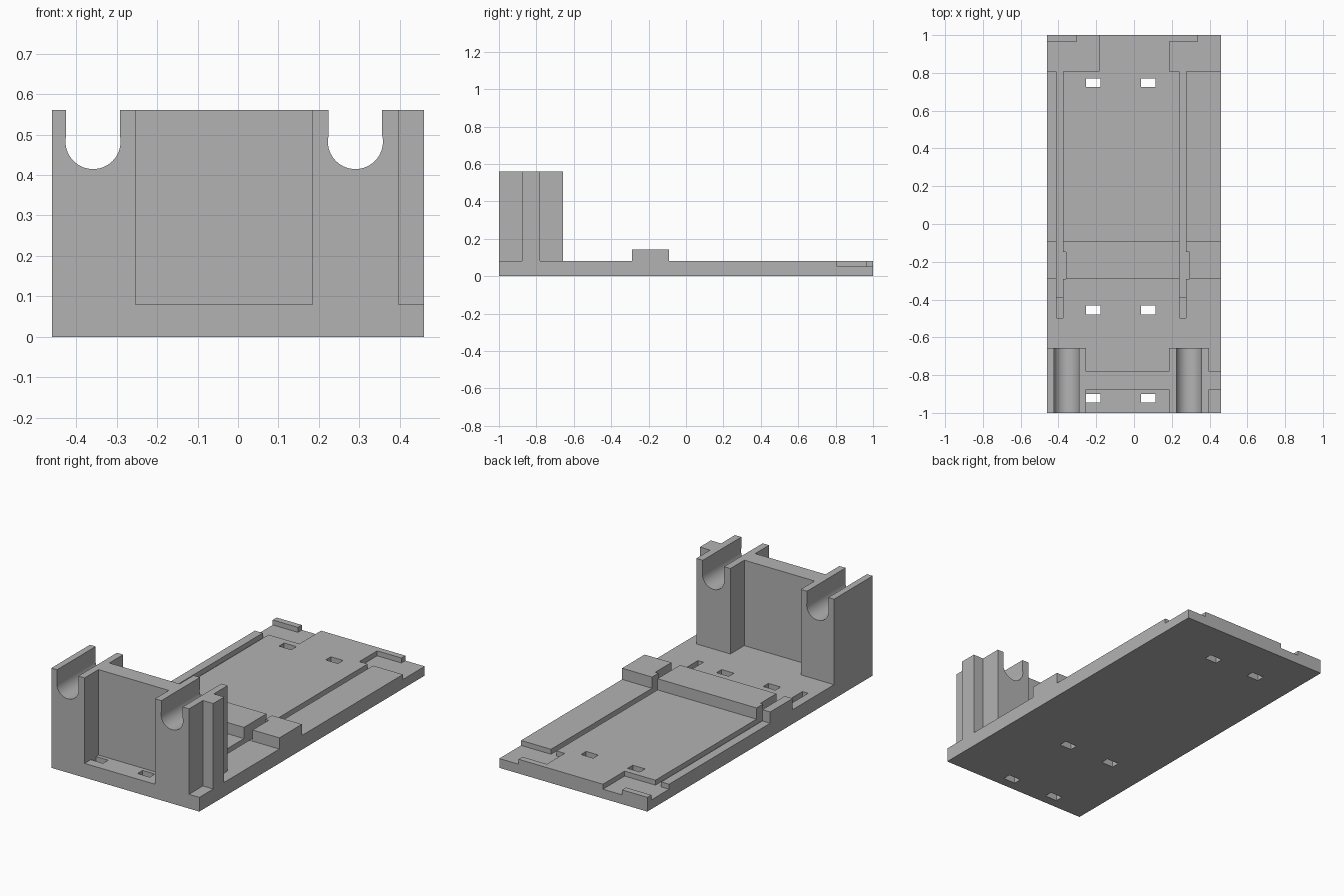
import bpy
import bmesh
from math import sin, cos, radians
from mathutils import Vector

cube = bpy.data.objects.get("Cube")
if cube:
    bpy.data.objects.remove(cube, do_unlink=True)

grey = bpy.data.materials.new("light grey")
grey.use_nodes = True
colour = (0.45, 0.45, 0.45, 1)
grey.diffuse_color = colour
grey.node_tree.nodes["Principled BSDF"].inputs["Base Color"].default_value = colour

X, BASE_TOP, TOP = 0.46, 0.08, 0.56
FLOOR, POCKET, BAR_TOP = 0.052, 0.03, 0.143


def prism(name, points, low, high, along="z"):
    """Extrude a 2D outline: plan outlines rise in z, front outlines run in y."""
    place = (lambda a, b, c: (a, b, c)) if along == "z" else (lambda a, b, c: (a, c, b))
    bm = bmesh.new()
    face = bm.faces.new([bm.verts.new(place(a, b, low)) for a, b in points])
    new = bmesh.ops.extrude_face_region(bm, geom=[face])["geom"]
    shift = Vector(place(0, 0, high - low))
    bmesh.ops.translate(bm, vec=shift, verts=[v for v in new if isinstance(v, bmesh.types.BMVert)])
    bmesh.ops.recalc_face_normals(bm, faces=bm.faces[:])
    mesh = bpy.data.meshes.new(name)
    bm.to_mesh(mesh)
    bm.free()
    mesh.materials.append(grey)
    obj = bpy.data.objects.new(name, mesh)
    bpy.context.collection.objects.link(obj)
    return obj


def rect(x0, x1, y0, y1):
    return [(x0, y0), (x1, y0), (x1, y1), (x0, y1)]


def activate(obj):
    bpy.ops.object.select_all(action="DESELECT")
    obj.select_set(True)
    bpy.context.view_layer.objects.active = obj


def cut(obj, outline, low, high):
    cutter = prism("cutter", outline, low, high)
    cutter.hide_render = True
    activate(obj)
    mod = obj.modifiers.new("cut", "BOOLEAN")
    mod.operation, mod.solver, mod.object = "DIFFERENCE", "EXACT", cutter
    bpy.ops.object.modifier_apply(modifier=mod.name)
    bpy.data.objects.remove(cutter, do_unlink=True)


# Base plate
base = prism("base_plate", rect(-X, X, -1, 1), 0, BASE_TOP)

# Rear corner recesses, each leaving a short lip on the back edge
cut(base, [(-0.5, 0.807), (-0.184, 0.807), (-0.184, 1.1), (-0.303, 1.1),
           (-0.303, 0.965), (-0.5, 0.965)], FLOOR, 0.2)
cut(base, [(0.189, 0.807), (0.5, 0.807), (0.5, 1.1), (0.34, 1.1),
           (0.34, 0.965), (0.189, 0.965)], FLOOR, 0.2)

# Long grooves, widened under the cross bar and deeper at the front end
grooves = [(-0.411, -0.375, -0.359), (0.24, 0.274, 0.294)]
for x0, x1, wide in grooves:
    cut(base, [(x0, -0.393), (x1, -0.393), (x1, -0.29), (wide, -0.29), (wide, -0.147),
               (x1, -0.147), (x1, 0.85), (x0, 0.85)], FLOOR, 0.2)
    cut(base, rect(x0, x1, -0.497, -0.393), POCKET, 0.2)

# Rectangular through holes
for y in (-0.945, -0.478, 0.725):
    for x0 in (-0.253, 0.037):
        cut(base, rect(x0, x0 + 0.076, y, y + 0.046), -0.1, 0.2)


# Cross bar, split by the grooves
def bar(name, x0, x1, notch):
    prism(name, [(notch, -0.29), (x1, -0.29), (x1, -0.09), (x0, -0.09),
                 (x0, -0.147), (notch, -0.147)], BASE_TOP, BAR_TOP)


prism("cross_bar_right", rect(-X, grooves[0][0], -0.29, -0.09), BASE_TOP, BAR_TOP)
bar("cross_bar_middle", grooves[0][1], grooves[1][0], grooves[0][2])
bar("cross_bar_left", grooves[1][1], X, grooves[1][2])


# Support blocks with round-bottomed slots
def support(name, x0, x1, centre):
    r, z = 0.068, 0.4826
    arc = [(centre + r * cos(radians(a)), z + r * sin(radians(a)))
           for a in [13 - i * 206 / 32 for i in range(33)]]
    outline = [(x0, BASE_TOP), (x1, BASE_TOP), (x1, TOP), (arc[0][0], TOP),
               *arc, (arc[-1][0], TOP), (x0, TOP)]
    obj = prism(name, outline, -1, -0.657, along="y")
    activate(obj)
    bpy.ops.object.shade_smooth_by_angle(angle=radians(12))


support("support_right", -X, -0.253, -0.358)
support("support_left", 0.184, 0.396, 0.29)

# Wall between the supports and its stub on the left side
prism("front_wall", rect(-0.253, 0.184, -0.877, -0.78), BASE_TOP, TOP)
prism("front_wall_stub", rect(0.396, X, -0.877, -0.78), BASE_TOP, TOP)
